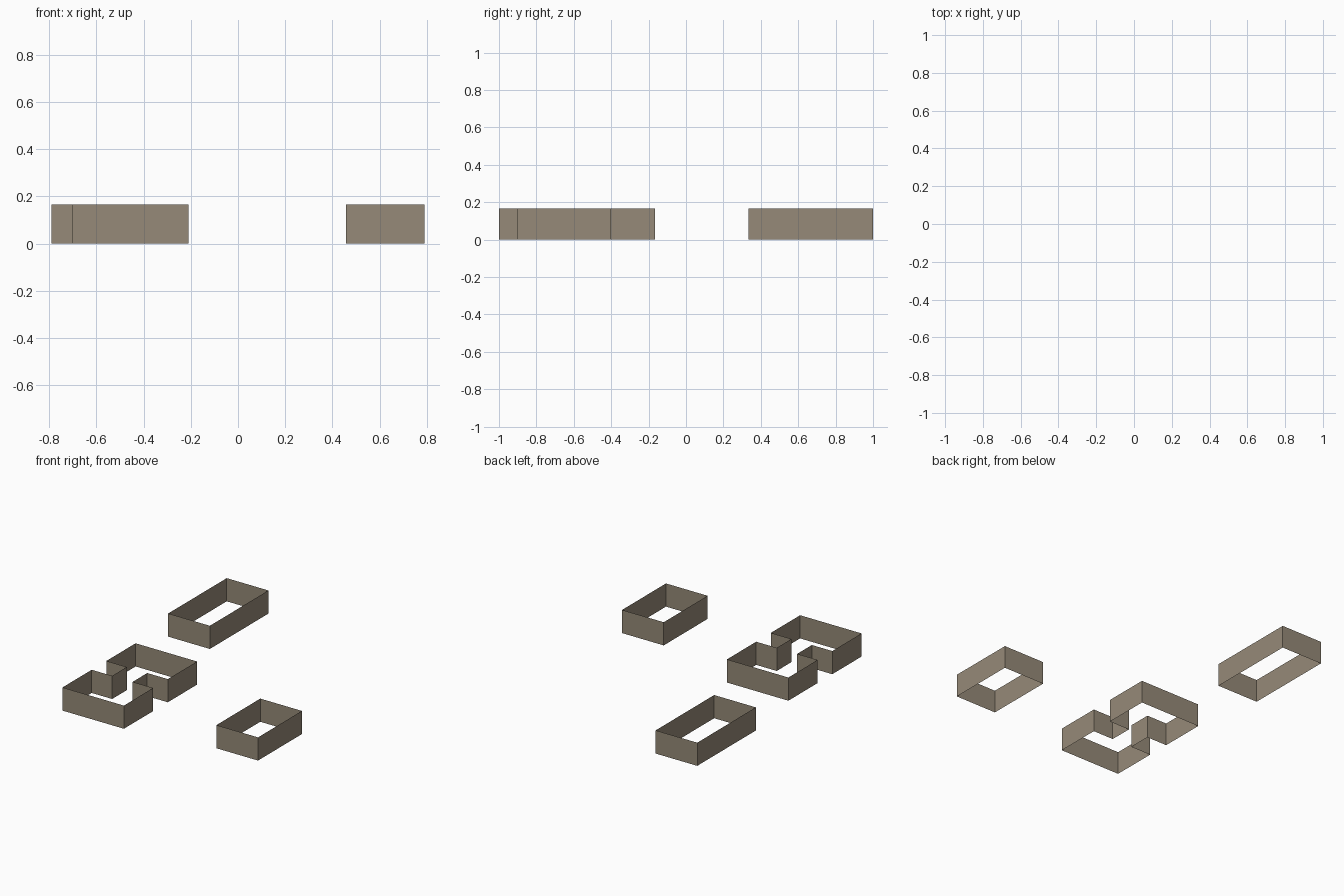
import bpy

if "Cube" in bpy.data.objects:
    bpy.data.objects.remove(bpy.data.objects["Cube"])

HEIGHT = 0.167

mat = bpy.data.materials.new("warm grey brown")
mat.diffuse_color = (0.305, 0.254, 0.188, 1.0)
mat.use_nodes = True
mat.node_tree.nodes["Principled BSDF"].inputs["Base Color"].default_value = mat.diffuse_color


def wall_ring(name, outline):
    """Open, thin-sheet walls standing on a counter-clockwise outline."""
    n = len(outline)
    verts = [(x, y, z) for z in (0.0, HEIGHT) for x, y in outline]
    faces = [(i, (i + 1) % n, n + (i + 1) % n, n + i) for i in range(n)]
    mesh = bpy.data.meshes.new(name)
    mesh.from_pydata(verts, [], faces)
    mesh.materials.append(mat)
    obj = bpy.data.objects.new(name, mesh)
    bpy.context.collection.objects.link(obj)
    return obj


def rectangle(x0, x1, y0, y1):
    return [(x0, y0), (x1, y0), (x1, y1), (x0, y1)]


# Two plain rectangular enclosures
wall_ring("long_building_walls", rectangle(-0.79, -0.458, 0.333, 1.0))
wall_ring("short_building_walls", rectangle(0.458, 0.79, -0.9, -0.4))

# I-shaped enclosure: two wide wings joined by a narrow neck
xa, xb, xc, xd = -0.70, -0.537, -0.374, -0.21
ya, yb, yc, yd = -1.0, -0.667, -0.5, -0.167
right_side = [(xd, ya), (xd, yb), (xc, yb), (xc, yc), (xd, yc), (xd, yd)]
swap = {xd: xa, xc: xb}
left_side = [(swap[x], y) for x, y in reversed(right_side)]
wall_ring("winged_building_walls", right_side + left_side)
